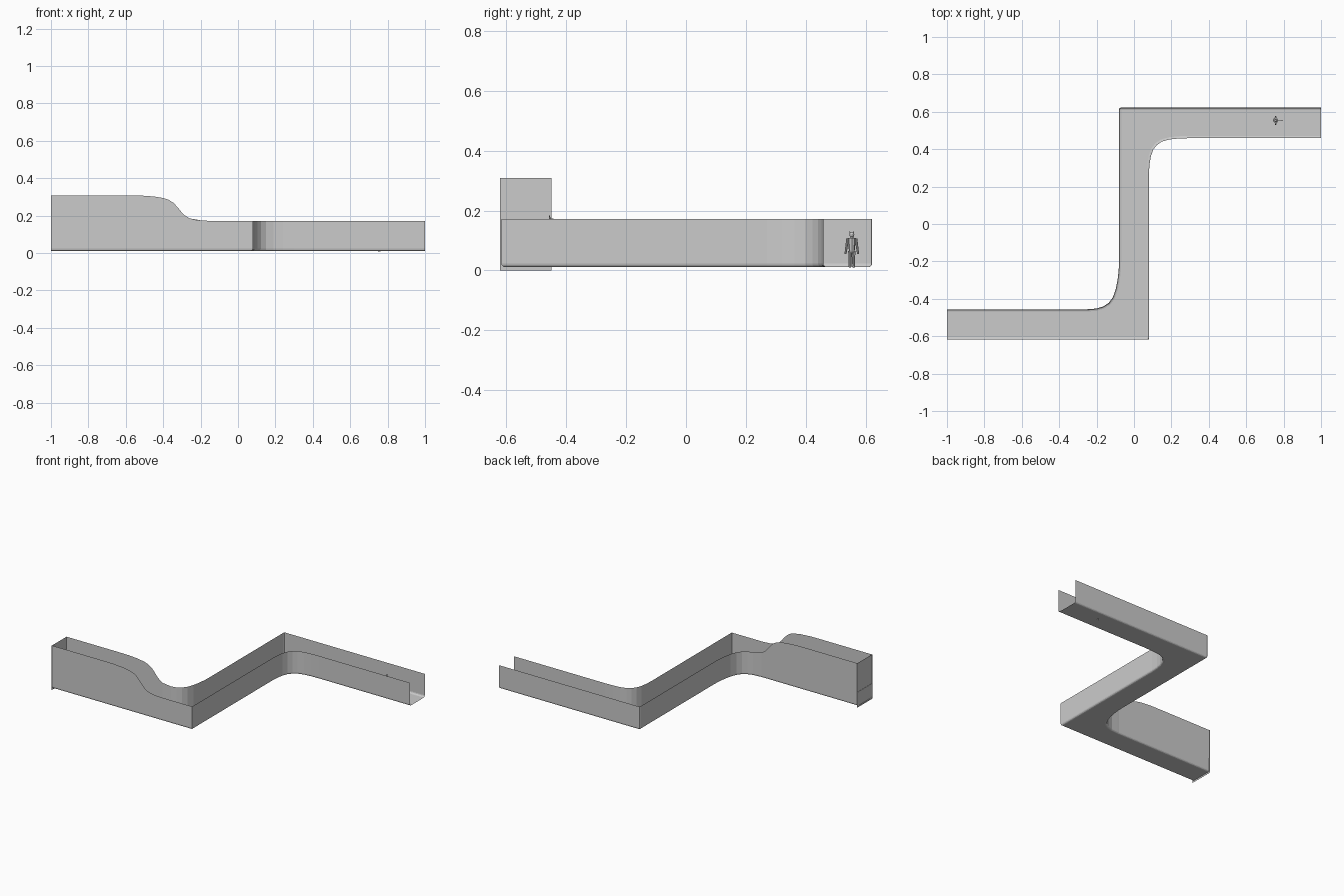
import bpy, bmesh, math
from mathutils import Vector
from mathutils.geometry import tessellate_polygon

if "Cube" in bpy.data.objects:
    bpy.data.objects.remove(bpy.data.objects["Cube"])

grey = bpy.data.materials.new("plain grey")
grey.diffuse_color = (0.6, 0.6, 0.6, 1)
grey.use_nodes = True
grey.node_tree.nodes["Principled BSDF"].inputs["Base Color"].default_value = grey.diffuse_color


def finish(name, bm, smooth=False):
    me = bpy.data.meshes.new(name)
    bm.to_mesh(me)
    bm.free()
    me.materials.append(grey)
    ob = bpy.data.objects.new(name, me)
    bpy.context.collection.objects.link(ob)
    if smooth:
        bpy.context.view_layer.objects.active = ob
        ob.select_set(True)
        bpy.ops.object.shade_smooth_by_angle(angle=math.radians(35))
        ob.select_set(False)
    return ob


# Wall height: tall at the closed end, easing down to the low corridor
LOW, HIGH, FLOOR, R = 0.172, 0.308, 0.011, 0.012
steps = [(-1, HIGH), (-.6, HIGH), (-.52, .307), (-.45, .302), (-.40, .294), (-.37, .284),
         (-.345, .268), (-.325, .247), (-.305, .222), (-.285, .201), (-.26, .186),
         (-.22, .176), (-.16, LOW)]


def height(p):
    if p.y > -0.3 or p.x > -0.16:
        return LOW
    for (x0, z0), (x1, z1) in zip(steps, steps[1:]):
        if x0 <= p.x <= x1:
            return z0 + (z1 - z0) * (p.x - x0) / (x1 - x0)
    return LOW


# Plan outlines of the two walls, running from x = -1 to x = 1
YB, YF, YI, W = 0.622, 0.617, 0.457, 0.08
xs = [s[0] for s in steps]
bend = [(-.20, -.452), (-.165, -.441), (-.135, -.422), (-.113, -.392),
        (-.098, -.350), (-.088, -.300), (-.082, -.250), (-W, -.20)]
left = [(x, -YI) for x in xs if x < -.25] + [(-.25, -YI + .001)] + bend
left += [(-W, YB - .008), (-W + .003, YB - .002), (-W + .009, YB), (1, YB)]
right = [(x, -YF) for x in xs] + [(W, -YF)]
right += [(W, .27), (.083, .32), (.09, .362), (.103, .398), (.122, .422),
          (.15, .441), (.19, .452), (.24, .457), (.30, .459), (1, .459)]
left = [Vector((x, y, 0)) for x, y in left]
right = [Vector((x, y, 0)) for x, y in right]


def inset(path, side, d):
    out = []
    for i, p in enumerate(path):
        a = (p - path[i - 1]).normalized() if i else None
        b = (path[i + 1] - p).normalized() if i < len(path) - 1 else None
        a, b = a or b, b or a
        n1, n2 = Vector((-a.y, a.x, 0)) * side, Vector((-b.y, b.x, 0)) * side
        q = p + (n1 + n2) * (d / (1 + n1.dot(n2)))
        if i in (0, len(path) - 1):
            q.x = p.x
        out.append(q)
    return out


# Corridor: thin walls curving into the floor
bm = bmesh.new()
rims = []
for path, side in ((left, -1), (right, 1)):
    rows = [[bm.verts.new((p.x, p.y, height(p))) for p in path]]
    for k in range(4):
        t = k * math.pi / 6
        rows.append([bm.verts.new((p.x, p.y, FLOOR + R * (1 - math.sin(t))))
                     for p in inset(path, side, R * (1 - math.cos(t)))])
    for r0, r1 in zip(rows, rows[1:]):
        for i in range(len(path) - 1):
            f = (r0[i], r0[i + 1], r1[i + 1], r1[i])
            bm.faces.new(f if side < 0 else f[::-1])
    rims.append(rows[-1])
loop = rims[1] + rims[0][::-1]
for tri in tessellate_polygon([[v.co for v in loop]]):
    bm.faces.new([loop[i] for i in tri])
bmesh.ops.recalc_face_normals(bm, faces=bm.faces[:])
finish("corridor", bm)


# Closed end: full-height wall with a thin lower panel
def plate(name, x0, x1, y0, y1, z0, z1):
    bm = bmesh.new()
    bmesh.ops.create_cube(bm, size=1)
    for v in bm.verts:
        v.co = (x1 if v.co.x > 0 else x0, y1 if v.co.y > 0 else y0, z1 if v.co.z > 0 else z0)
    finish(name, bm)


plate("end_wall", -0.998, -0.9975, -0.622, -0.450, 0, HIGH)
plate("end_lower_panel", -1.0, -0.996, -0.618, -0.456, 0.014, 0.108)


# Small standing figure
CX, CY = 0.757, 0.554


def limb(name, a, b, r1, r2, seg=8):
    a, b = Vector(a), Vector(b)
    bm = bmesh.new()
    bmesh.ops.create_cone(bm, cap_ends=True, segments=seg, radius1=r1, radius2=r2,
                          depth=(b - a).length)
    rot = (b - a).to_track_quat('Z', 'Y').to_matrix().to_4x4()
    bmesh.ops.transform(bm, matrix=rot, verts=bm.verts)
    bmesh.ops.translate(bm, vec=(a + b) / 2 + Vector((CX, CY, 0)), verts=bm.verts)
    finish(name, bm, True)


limb("figure_torso", (0, 0, .060), (0, 0, .108), .009, .014)
limb("figure_neck", (0, 0, .106), (0, 0, .116), .006, .004)
limb("figure_tail", (.006, 0, .062), (.038, .001, .045), .0025, .0012, 6)
bm = bmesh.new()
bmesh.ops.create_uvsphere(bm, u_segments=10, v_segments=8, radius=.0085)
bmesh.ops.translate(bm, vec=(CX, CY, .119), verts=bm.verts)
finish("figure_head", bm, True)
for s, n in ((-1, "right"), (1, "left")):
    limb(n + "_leg", (0, s * .006, .009), (0, s * .006, .064), .004, .006)
    limb(n + "_foot", (-.008, s * .006, .011), (.004, s * .006, .011), .003, .003, 6)
    limb(n + "_arm", (0, s * .021, .055), (0, s * .014, .106), .0035, .0045)
    limb(n + "_ear", (0, s * .005, .122), (0, s * .007, .131), .003, .0005, 6)
